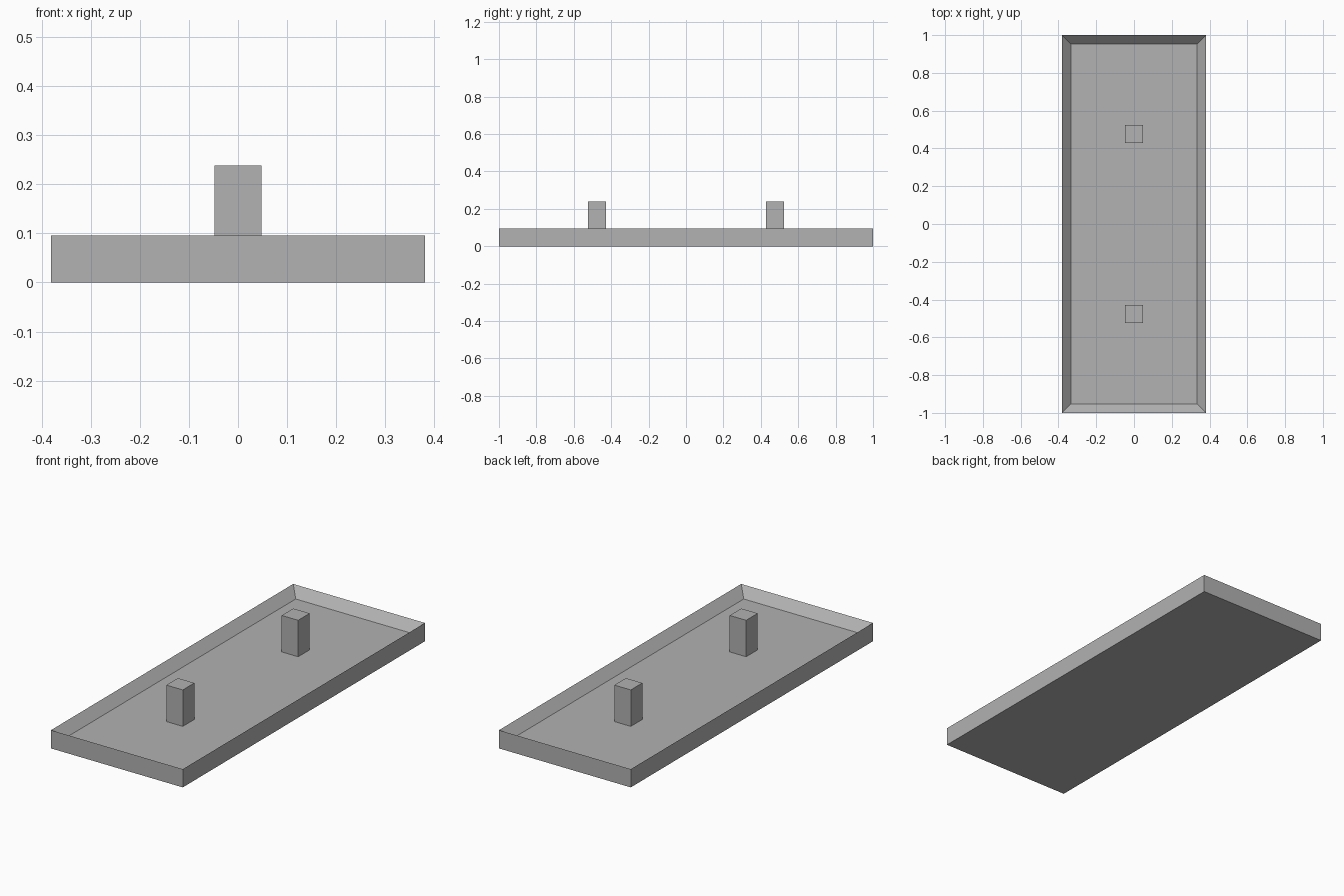
import bpy
import bmesh
from mathutils import Matrix

if "Cube" in bpy.data.objects:
    bpy.data.objects.remove(bpy.data.objects["Cube"], do_unlink=True)

U = 1 / 21  # wall thickness, the module for every other size

grey = bpy.data.materials.new("plain grey")
grey.use_nodes = True
colour = (0.445, 0.445, 0.445, 1)
grey.diffuse_color = colour
grey.node_tree.nodes["Principled BSDF"].inputs["Base Color"].default_value = colour


def box(bm, size, base):
    """Add a box of the given size whose underside is centred on base."""
    centre = (base[0], base[1], base[2] + size[2] / 2)
    matrix = Matrix.Translation(centre) @ Matrix.Diagonal((*size, 1))
    bmesh.ops.create_cube(bm, size=1, matrix=matrix)


def finish(bm, name):
    mesh = bpy.data.meshes.new(name)
    bm.to_mesh(mesh)
    bm.free()
    mesh.materials.append(grey)
    obj = bpy.data.objects.new(name, mesh)
    bpy.context.collection.objects.link(obj)


# Shallow tray: inset the top face, then push it down to form the floor
bm = bmesh.new()
box(bm, (16 * U, 42 * U, 2 * U), (0, 0, 0))
bm.normal_update()
top = max(bm.faces, key=lambda f: f.calc_center_median().z)
bmesh.ops.inset_region(bm, faces=[top], thickness=U, use_even_offset=True)
bmesh.ops.translate(bm, verts=top.verts, vec=(0, 0, -U))
bmesh.ops.recalc_face_normals(bm, faces=bm.faces)
finish(bm, "tray")

# Two square posts standing on the tray floor
for name, side in (("front_post", -1), ("back_post", 1)):
    bm = bmesh.new()
    box(bm, (2 * U, 2 * U, 4 * U), (0, side * 10 * U, U))
    finish(bm, name)
